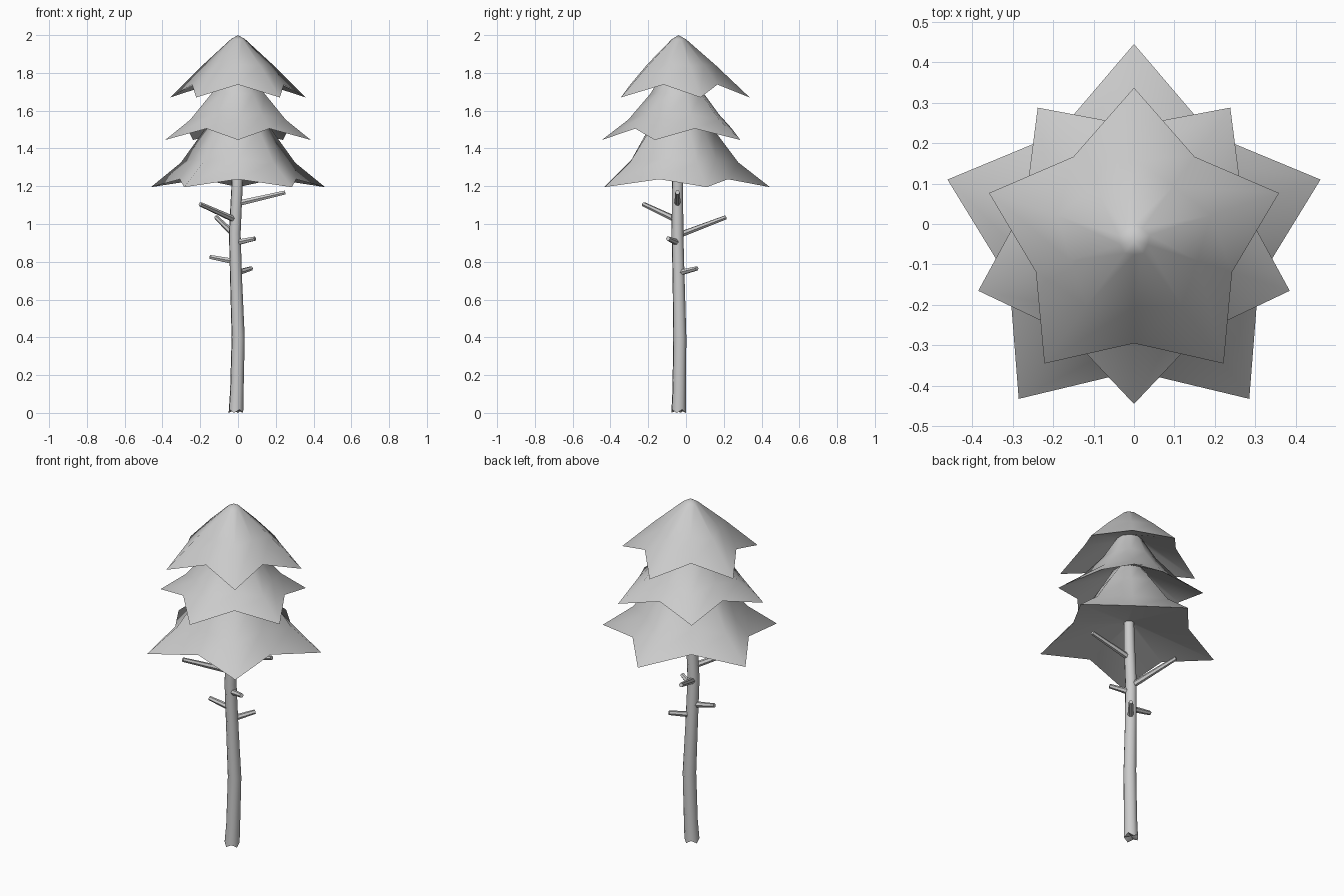
import bpy, bmesh
from math import sin, cos, pi, radians
from mathutils import Vector

if "Cube" in bpy.data.objects:
    bpy.data.objects.remove(bpy.data.objects["Cube"])

CY = -0.04  # y of the tree axis


def finish(name, bm, angle):
    bmesh.ops.recalc_face_normals(bm, faces=bm.faces)
    me = bpy.data.meshes.new(name)
    bm.to_mesh(me)
    bm.free()
    ob = bpy.data.objects.new(name, me)
    bpy.context.collection.objects.link(ob)
    bpy.ops.object.select_all(action='DESELECT')
    ob.select_set(True)
    bpy.context.view_layer.objects.active = ob
    bpy.ops.object.shade_smooth_by_angle(angle=radians(angle))
    return ob


def bridge(bm, a, b):
    n = len(a)
    for i in range(n):
        bm.faces.new((a[i], a[(i + 1) % n], b[(i + 1) % n], b[i]))


def foliage(name, turn, rows, apex=None):
    """Five-pointed skirt, underside first; rows: ridge r, ridge z, valley r, valley z."""
    bm = bmesh.new()
    prev = None
    for rr, rz, vr, vz in rows:
        ring = []
        for i in range(10):
            r, z = ((rr, rz), (vr, vz))[i % 2]
            a = radians(turn) + i * pi / 5
            ring.append(bm.verts.new((r * cos(a), CY + r * sin(a), z)))
        if prev:
            bridge(bm, prev, ring)
        prev = ring
    if apex:
        top = bm.verts.new((0, CY, apex))
        for i in range(10):
            bm.faces.new((prev[i], prev[(i + 1) % 10], top))
    ob = finish(name, bm, 80)
    # open skirts: make sure the outside faces out
    me = ob.data
    p = me.polygons[10]
    if p.normal.dot(Vector((p.center.x, p.center.y - CY, 0.2))) < 0:
        me.flip_normals()
    return ob


def tube(name, pts, radii, sides, jag=0.0):
    """Tapered closed tube along a path; jag makes a toothed start."""
    bm = bmesh.new()
    pts = [Vector(p) for p in pts]
    q = (pts[-1] - pts[0]).normalized().to_track_quat('Z', 'Y')
    rings = []
    for k, (p, r) in enumerate(zip(pts, radii)):
        ring = []
        for i in range(sides):
            a = 2 * pi * i / sides
            lift = jag * (i % 2) if k == 0 else 0
            ring.append(bm.verts.new(p + q @ Vector((r * cos(a), r * sin(a), lift))))
        if rings:
            bridge(bm, rings[-1], ring)
        rings.append(ring)
    bm.faces.new(rings[-1])
    foot = bm.verts.new(pts[0] + q @ Vector((0, 0, jag)))
    for i in range(sides):
        bm.faces.new((rings[0][i], foot, rings[0][(i + 1) % sides]))
    return finish(name, bm, 50)


# Foliage tiers, bottom to top; each starts at the neck it grows from
foliage("lower_foliage", 90, [
    (0.028, 1.315, 0.028, 1.315),
    (0.485, 1.195, 0.324, 1.237),
    (0.318, 1.325, 0.245, 1.345),
    (0.186, 1.500, 0.160, 1.500),
    (0.090, 1.620, 0.090, 1.620)])
foliage("middle_foliage", -90, [
    (0.090, 1.620, 0.090, 1.620),
    (0.405, 1.445, 0.283, 1.505),
    (0.266, 1.552, 0.215, 1.580),
    (0.148, 1.690, 0.135, 1.690),
    (0.070, 1.820, 0.070, 1.820)])
foliage("upper_foliage", 90, [
    (0.070, 1.820, 0.070, 1.820),
    (0.377, 1.670, 0.255, 1.738),
    (0.200, 1.838, 0.165, 1.845),
    (0.040, 1.978, 0.036, 1.978)], 2.0)

# Trunk with a slight bend and a broken, toothed foot
tube("trunk",
     [(-0.011, -0.039, 0.0), (-0.006, -0.036, 0.12), (0.001, -0.033, 0.4),
      (-0.010, -0.039, 0.7), (-0.017, -0.045, 0.95), (-0.006, -0.045, 1.18),
      (0.0, -0.042, 1.32)],
     [0.040, 0.037, 0.036, 0.033, 0.032, 0.031, 0.029], 8, jag=0.018)

# Bare branch stubs: base, end
stubs = [
    ((-0.01, -0.045, 1.107), (0.25, -0.045, 1.167)),
    ((-0.01, -0.045, 1.02), (-0.20, -0.225, 1.105)),
    ((-0.017, -0.04, 0.94), (-0.115, 0.21, 1.035)),
    ((-0.015, -0.043, 0.90), (0.09, -0.095, 0.923)),
    ((-0.012, -0.042, 0.80), (-0.15, -0.048, 0.826)),
    ((-0.01, -0.04, 0.74), (0.07, 0.058, 0.765)),
]
for i, (a, b) in enumerate(stubs):
    tube(f"branch_{i + 1}", [a, b], [0.017, 0.012], 6)
